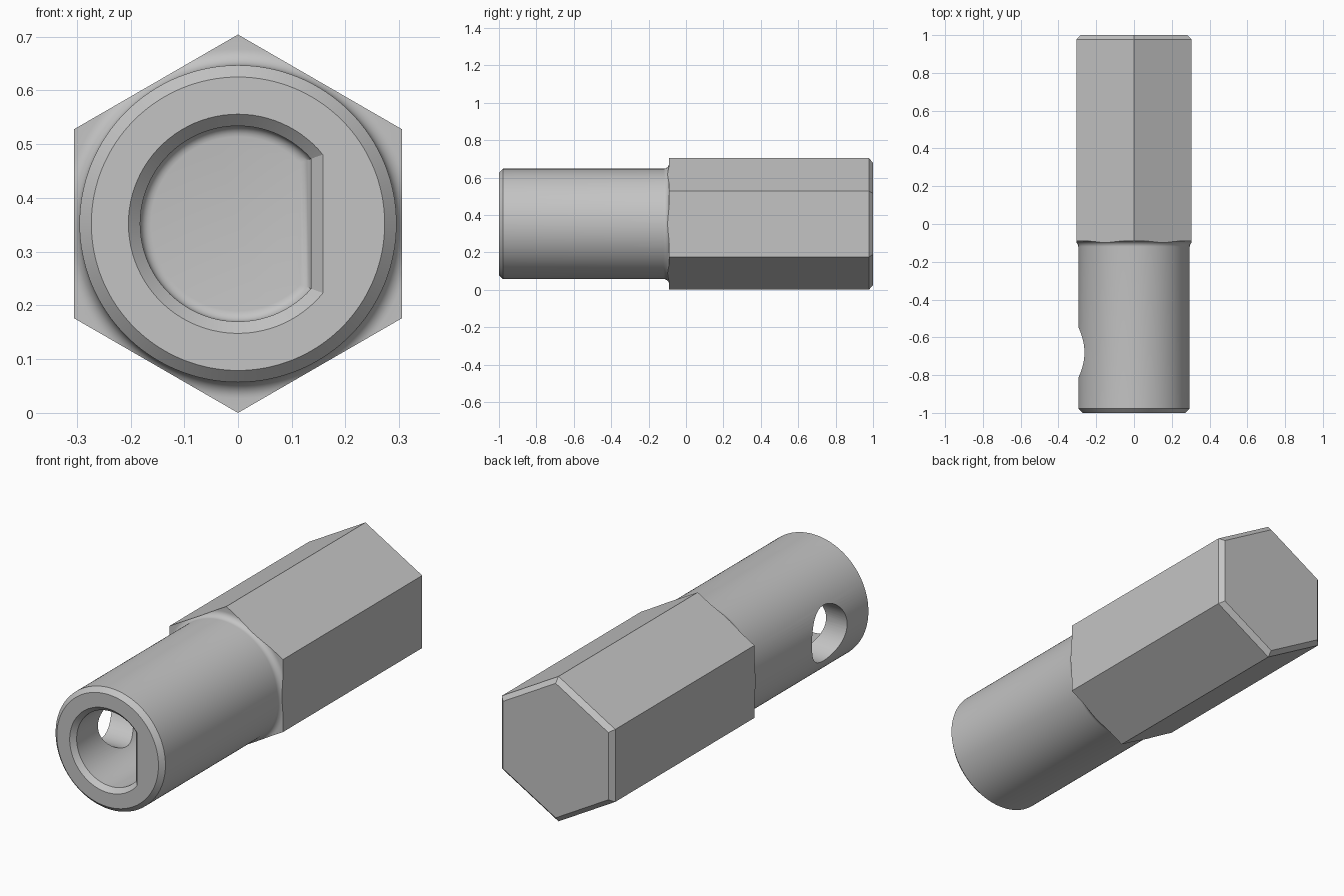
import bpy, bmesh
from math import sin, cos, pi, acos, radians

cube = bpy.data.objects.get("Cube")
if cube:
    bpy.data.objects.remove(cube, do_unlink=True)

AXIS_Z = 0.352      # height of the long axis
HEX_R = 0.352       # corner radius of the hexagon
SHANK_R = 0.295
CHAMFER = 0.022
SHOULDER_Y = -0.09
FILLET = 0.03

steel = bpy.data.materials.new("Grey steel")
steel.use_nodes = True
grey = (0.55, 0.55, 0.55, 1)
steel.diffuse_color = grey
steel.node_tree.nodes["Principled BSDF"].inputs["Base Color"].default_value = grey


def circle(r, n, phase=0.0):
    return [(r * cos(phase + 2 * pi * i / n), r * sin(phase + 2 * pi * i / n)) for i in range(n)]


def d_section(offset, n=72):
    """Circle cut by a flat on the +x side, grown by offset."""
    r, flat = 0.182 + offset, 0.136 + offset
    a = acos(flat / r)
    return [(r * cos(a + (2 * pi - 2 * a) * i / n), r * sin(a + (2 * pi - 2 * a) * i / n))
            for i in range(n + 1)]


def loft(name, sections):
    """Closed solid through (y, outline) sections along the axis."""
    bm = bmesh.new()
    rings = [[bm.verts.new((x, y, AXIS_Z + z)) for x, z in outline] for y, outline in sections]
    for a, b in zip(rings, rings[1:]):
        for i in range(len(a)):
            j = (i + 1) % len(a)
            bm.faces.new((a[i], a[j], b[j], b[i]))
    bm.faces.new(rings[0])
    bm.faces.new(rings[-1])
    bmesh.ops.recalc_face_normals(bm, faces=bm.faces)
    mesh = bpy.data.meshes.new(name)
    bm.to_mesh(mesh)
    bm.free()
    mesh.materials.append(steel)
    obj = bpy.data.objects.new(name, mesh)
    bpy.context.collection.objects.link(obj)
    return obj


def boolean(target, tool, operation):
    mod = target.modifiers.new(tool.name, 'BOOLEAN')
    mod.object, mod.operation, mod.solver = tool, operation, 'EXACT'
    bpy.context.view_layer.objects.active = target
    bpy.ops.object.modifier_apply(modifier=mod.name)
    bpy.data.objects.remove(tool, do_unlink=True)


# Hexagonal bar with a chamfered back end
body = loft("hex_drive_body", [
    (-1.2, circle(HEX_R, 6, pi / 2)),
    (1 - CHAMFER, circle(HEX_R, 6, pi / 2)),
    (1, circle(HEX_R - CHAMFER / cos(pi / 6), 6, pi / 2))])

# Turned envelope: chamfered shank, fillet and shoulder
turned = [(-1, SHANK_R - CHAMFER), (-1 + CHAMFER, SHANK_R)]
for i in range(9):
    t = i / 8 * pi / 2
    turned.append((SHOULDER_Y - FILLET * (1 - sin(t)), SHANK_R + FILLET * (1 - cos(t))))
turned += [(SHOULDER_Y, 0.5), (1.2, 0.5)]
boolean(body, loft("turned_envelope", [(y, circle(r, 128)) for y, r in turned]), 'INTERSECT')

# D-shaped blind socket with a chamfered mouth and rounded floor
floor_y, floor_r = -0.25, 0.02
socket = [(-1.02, d_section(CHAMFER + 0.02)), (-1 + CHAMFER, d_section(0))]
for i in range(6):
    t = i / 5 * pi / 2
    socket.append((floor_y - floor_r * (1 - sin(t)), d_section(-floor_r * (1 - cos(t)))))
boolean(body, loft("socket_cutter", socket), 'DIFFERENCE')

# Round cross hole through the right wall only
bpy.ops.mesh.primitive_cylinder_add(vertices=64, radius=0.135, depth=0.4,
                                    location=(-0.22, -0.68, AXIS_Z), rotation=(0, pi / 2, 0))
hole = bpy.context.object
hole.name = "cross_hole_cutter"
hole.data.materials.append(steel)
boolean(body, hole, 'DIFFERENCE')

# Smooth curved faces, keep machined edges sharp
bpy.ops.object.select_all(action='DESELECT')
body.select_set(True)
bpy.context.view_layer.objects.active = body
bpy.ops.object.shade_smooth_by_angle(angle=radians(25))
